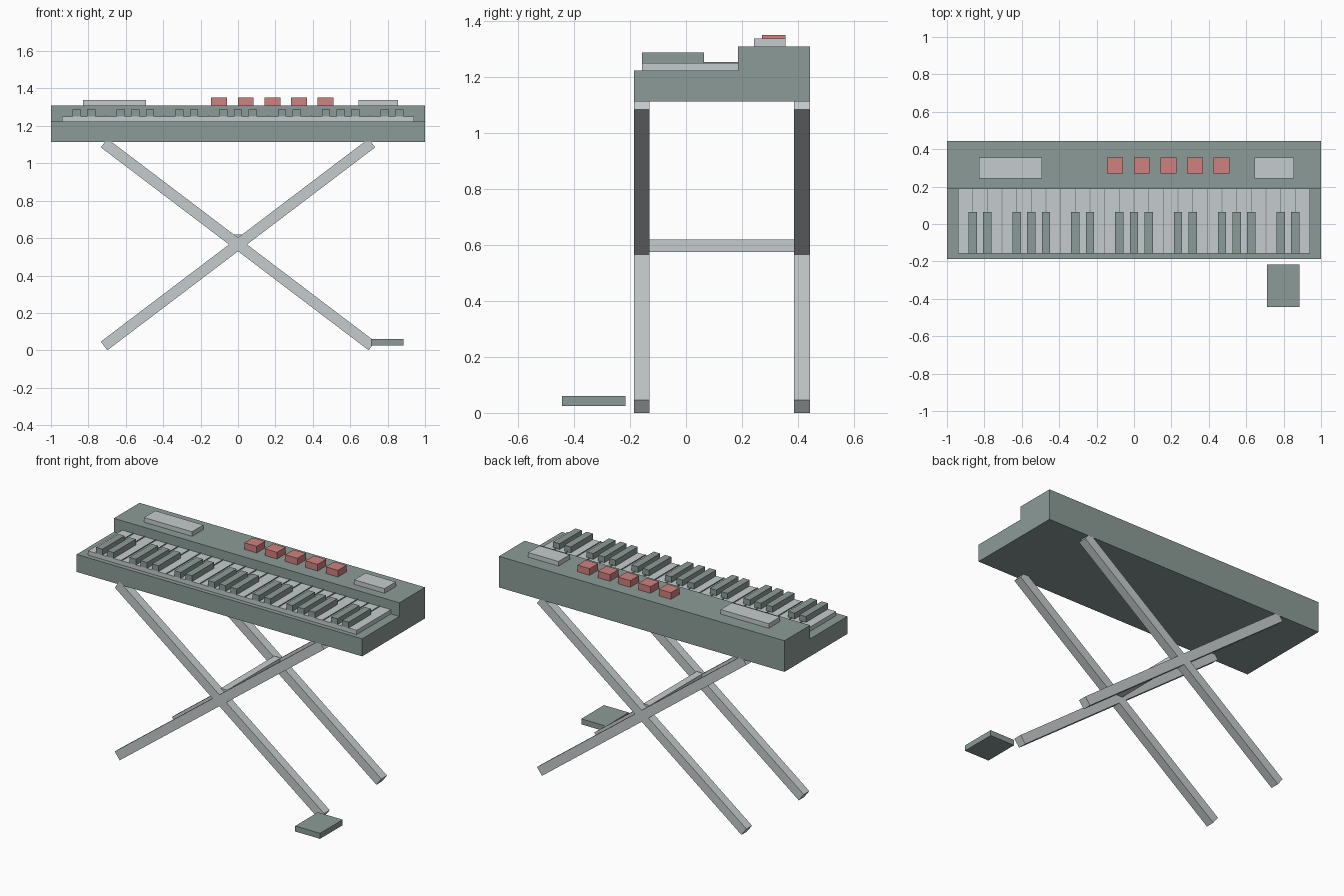
import bpy, bmesh, math
from mathutils import Matrix

if "Cube" in bpy.data.objects:
    bpy.data.objects.remove(bpy.data.objects["Cube"])


def material(name, rgb):
    m = bpy.data.materials.new(name)
    m.diffuse_color = (*rgb, 1)
    m.use_nodes = True
    m.node_tree.nodes["Principled BSDF"].inputs["Base Color"].default_value = m.diffuse_color
    return m


CASE = material("grey green", (0.26, 0.33, 0.31))
LIGHT = material("light grey", (0.56, 0.60, 0.61))
RED = material("soft red", (0.62, 0.22, 0.21))


def add_object(name, bm, mat):
    bmesh.ops.recalc_face_normals(bm, faces=bm.faces)
    me = bpy.data.meshes.new(name)
    bm.to_mesh(me)
    bm.free()
    me.materials.append(mat)
    ob = bpy.data.objects.new(name, me)
    bpy.context.collection.objects.link(ob)
    return ob


def box(name, x, y, z, mat):
    """Box from (min, max) pairs."""
    bm = bmesh.new()
    size = [b - a for a, b in (x, y, z)]
    mid = [(a + b) / 2 for a, b in (x, y, z)]
    bmesh.ops.create_cube(bm, size=1, matrix=Matrix.Translation(mid) @ Matrix.Diagonal((*size, 1)))
    return add_object(name, bm, mat)


# Case: stepped side profile (y, z) extruded across the width
profile = [(-0.186, 1.113), (0.443, 1.113), (0.443, 1.31), (0.186, 1.31),
           (0.186, 1.224), (-0.186, 1.224)]
bm = bmesh.new()
face = bm.faces.new([bm.verts.new((-1, y, z)) for y, z in profile])
ext = bmesh.ops.extrude_face_region(bm, geom=[face])
bmesh.ops.translate(bm, vec=(2, 0, 0), verts=[v for v in ext["geom"] if isinstance(v, bmesh.types.BMVert)])
add_object("keyboard_case", bm, CASE)

# White key bed, thin dividers and black keys in groups of two and three
KEYS, HALF = 24, 0.941
pitch = 2 * HALF / KEYS
box("white_keys", (-HALF, HALF), (-0.157, 0.186), (1.224, 1.251), LIGHT)
for i in range(1, KEYS):
    x = -HALF + i * pitch
    if i % 7 in (0, 3):
        box(f"key_divider_{i}", (x - 0.003, x + 0.003), (-0.157, 0.186), (1.251, 1.255), CASE)
    else:
        box(f"key_divider_{i}", (x - 0.003, x + 0.003), (0.065, 0.186), (1.251, 1.255), CASE)
        box(f"black_key_{i}", (x - 0.0225, x + 0.0225), (-0.157, 0.065), (1.251, 1.288), CASE)

# Control panel: two plates and five buttons
box("left_display", (-0.829, -0.492), (0.243, 0.356), (1.31, 1.339), LIGHT)
box("right_display", (0.644, 0.856), (0.243, 0.356), (1.31, 1.339), LIGHT)
for i in range(5):
    x = -0.101 + i * 0.1422
    box(f"button_{i + 1}", (x - 0.0425, x + 0.0425), (0.271, 0.356), (1.31, 1.352), RED)

# Crossed stand legs, front and back
dx, dz, thick = 1.432, 1.085, 0.058
length, angle = math.hypot(dx, dz), math.atan2(dz, dx)
for place, y in (("front", -0.158), ("back", 0.415)):
    for side, s in (("rising", -1), ("falling", 1)):
        bm = bmesh.new()
        bmesh.ops.create_cube(bm, size=1, matrix=Matrix.Translation((0, y, 0.566))
                              @ Matrix.Rotation(s * angle, 4, 'Y')
                              @ Matrix.Diagonal((length, 0.056, thick, 1)))
        add_object(f"{place}_{side}_leg", bm, LIGHT)

# Bar joining the two crossings
box("cross_bar", (-0.0225, 0.0225), (-0.14, 0.395), (0.575, 0.62), LIGHT)

# Foot pedal
box("foot_pedal", (0.711, 0.885), (-0.443, -0.216), (0.025, 0.06), CASE)
